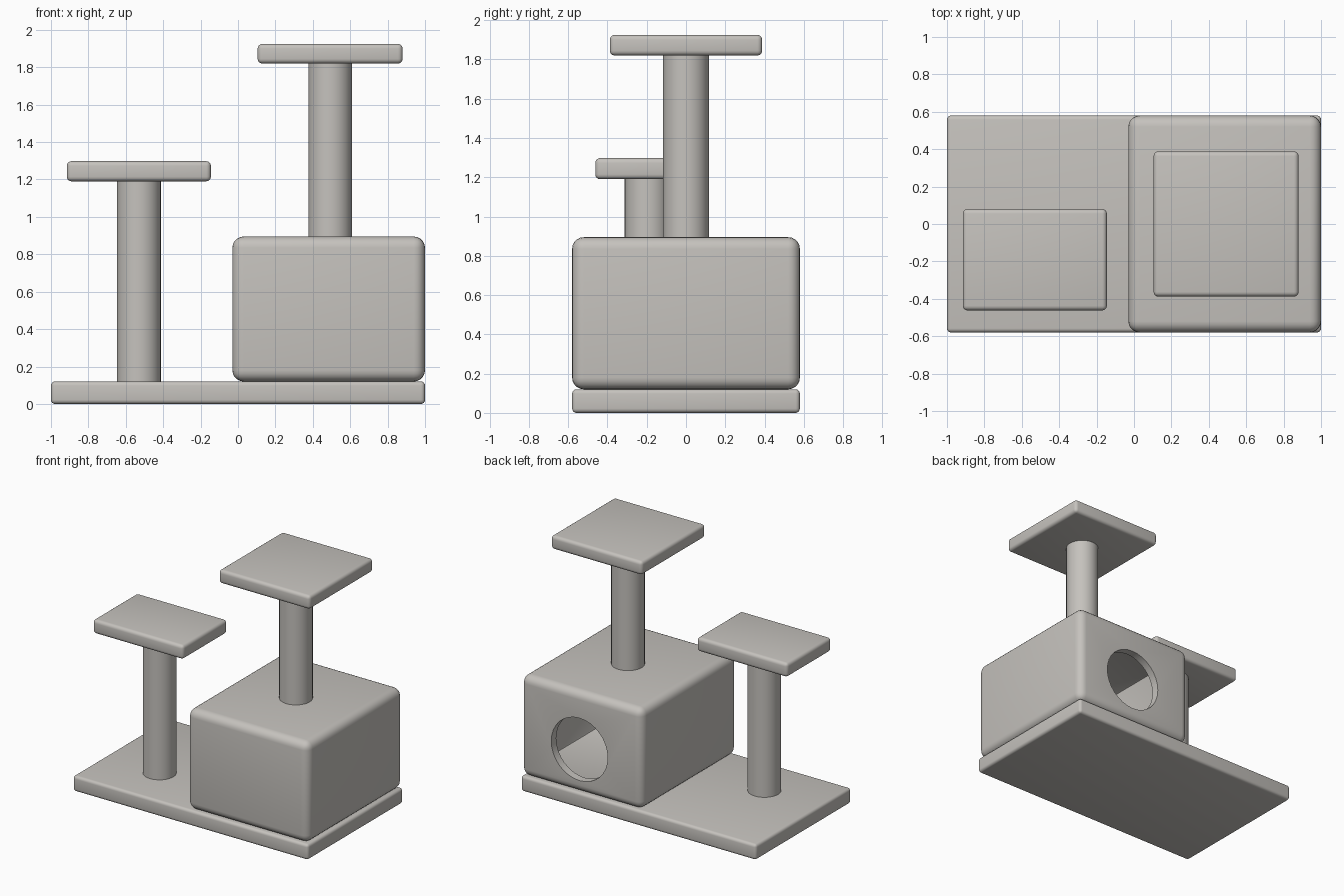
import bpy
import math

if "Cube" in bpy.data.objects:
    bpy.data.objects.remove(bpy.data.objects["Cube"])

fabric = bpy.data.materials.new("warm grey")
fabric.diffuse_color = (0.56, 0.54, 0.51, 1.0)
fabric.use_nodes = True
fabric.node_tree.nodes["Principled BSDF"].inputs["Base Color"].default_value = fabric.diffuse_color


def apply_modifier(obj, mod):
    bpy.context.view_layer.objects.active = obj
    bpy.ops.object.modifier_apply(modifier=mod.name)


def smooth(obj, angle):
    bpy.ops.object.select_all(action="DESELECT")
    obj.select_set(True)
    bpy.context.view_layer.objects.active = obj
    bpy.ops.object.shade_smooth_by_angle(angle=math.radians(angle))


def rounded_box(name, x, y, z, radius, segments=4):
    """Box given by its (min, max) range on each axis, with rounded edges."""
    ranges = (x, y, z)
    bpy.ops.mesh.primitive_cube_add(size=1, location=[(a + b) / 2 for a, b in ranges])
    obj = bpy.context.object
    obj.name = name
    obj.scale = [b - a for a, b in ranges]
    bpy.ops.object.transform_apply(location=False, rotation=False, scale=True)
    bevel = obj.modifiers.new("rounding", "BEVEL")
    bevel.width = radius
    bevel.segments = segments
    apply_modifier(obj, bevel)
    obj.data.materials.append(fabric)
    smooth(obj, 50)
    return obj


def cylinder(name, radius, depth, location, rotation=(0, 0, 0), sides=32):
    bpy.ops.mesh.primitive_cylinder_add(vertices=sides, radius=radius, depth=depth,
                                        location=location, rotation=rotation)
    obj = bpy.context.object
    obj.name = name
    obj.data.materials.append(fabric)
    smooth(obj, 40)
    return obj


def post(name, x, y, bottom, top):
    return cylinder(name, 0.117, top - bottom, (x, y, (bottom + top) / 2))


def cut(obj, cutter):
    boolean = obj.modifiers.new("cut", "BOOLEAN")
    boolean.operation = "DIFFERENCE"
    boolean.solver = "EXACT"
    boolean.object = cutter
    apply_modifier(obj, boolean)
    bpy.data.objects.remove(cutter, do_unlink=True)


# Base board
rounded_box("base_board", (-1, 1), (-0.58, 0.58), (0, 0.12), 0.022)

# Hollow hiding box with a round entrance in its back wall
den = rounded_box("hiding_box", (-0.03, 1), (-0.58, 0.58), (0.12, 0.895), 0.06, 5)
cut(den, rounded_box("cavity", (0.03, 0.94), (-0.52, 0.52), (0.18, 0.835), 0.01, 2))
cut(den, cylinder("entrance", 0.24, 0.3, (0.5, 0.58, 0.455), (math.pi / 2, 0, 0)))
smooth(den, 40)

# Low perch on its post
post("low_post", -0.53, -0.195, 0.11, 1.2)
rounded_box("low_perch", (-0.915, -0.145), (-0.462, 0.08), (1.19, 1.298), 0.025)

# High perch on its post, above the box
post("high_post", 0.493, 0, 0.885, 1.83)
rounded_box("high_perch", (0.105, 0.88), (-0.388, 0.388), (1.82, 1.925), 0.025)
